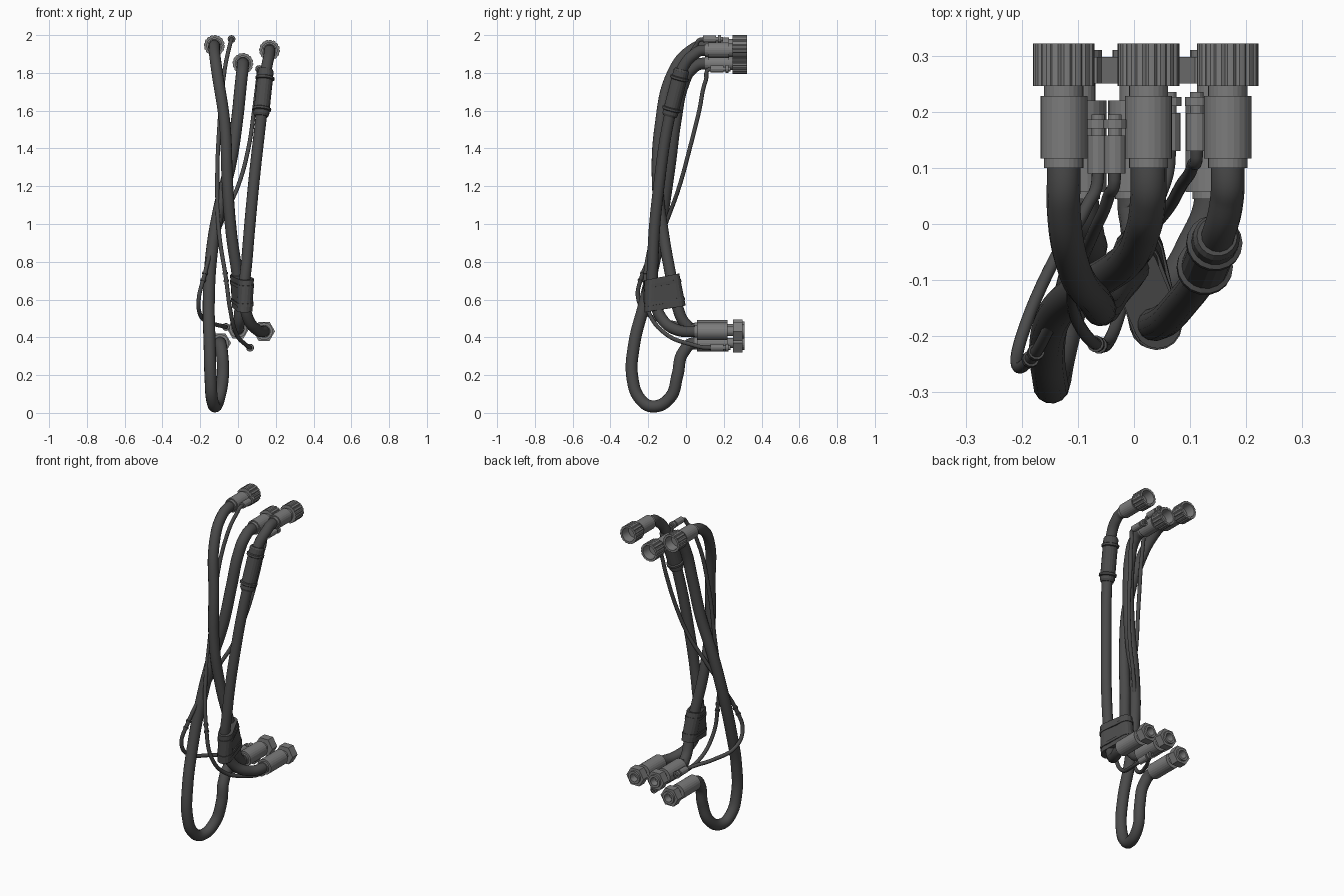
import bpy, math
from mathutils import Vector


def material(name, v):
    m = bpy.data.materials.new(name)
    m.diffuse_color = (v, v, v, 1)
    return m


RUBBER, METAL = material("dark_rubber", 0.07), material("grey_metal", 0.2)


def add_mesh(name, verts, faces, mat):
    me = bpy.data.meshes.new(name)
    me.from_pydata(verts, [], faces)
    me.materials.append(mat)
    ob = bpy.data.objects.new(name, me)
    bpy.context.collection.objects.link(ob)
    return ob


def lathe(name, origin, direction, profile, mat, n=20, ribs=0.0, phase=0.0):
    """Spin (distance, radius) points about an axis; ribs cuts grooves on outer rows."""
    q = Vector((0, 0, 1)).rotation_difference(Vector(direction))
    o = Vector(origin)
    verts, faces = [], []
    rmax = max(r for _, r in profile)
    for d, r in profile:
        for i in range(n):
            a = 2 * math.pi * i / n + phase
            rr = r - (ribs if r > rmax * 0.97 and i % 4 > 2 else 0)
            verts.append(o + q @ Vector((rr * math.cos(a), rr * math.sin(a), d)))
    for k in range(len(profile) - 1):
        for i in range(n):
            j = (i + 1) % n
            faces.append((k * n + i, k * n + j, (k + 1) * n + j, (k + 1) * n + i))
    faces.append(tuple(reversed(range(n))))
    faces.append(tuple(range((len(profile) - 1) * n, len(profile) * n)))
    return add_mesh(name, verts, faces, mat)


def hose(name, points, radius, steps=8):
    cu = bpy.data.curves.new(name, 'CURVE')
    cu.dimensions = '3D'
    cu.bevel_depth, cu.bevel_resolution = radius, 5
    cu.resolution_u = steps
    cu.use_fill_caps = True
    sp = cu.splines.new('BEZIER')
    sp.bezier_points.add(len(points) - 1)
    for bp, p in zip(sp.bezier_points, points):
        bp.co = p
        bp.handle_left_type = bp.handle_right_type = 'AUTO'
    # both ends leave straight along y
    for bp, s in ((sp.bezier_points[0], 1), (sp.bezier_points[-1], -1)):
        bp.handle_left_type = bp.handle_right_type = 'FREE'
        bp.handle_left = bp.co + Vector((0, 0.05 * s, 0))
        bp.handle_right = bp.co - Vector((0, 0.05 * s, 0))
    cu.materials.append(RUBBER)
    ob = bpy.data.objects.new(name, cu)
    bpy.context.collection.objects.link(ob)


Y = (0, 1, 0)

# Top couplings: stepped sleeve and ribbed open nut
for side, x, z in (("left", -0.125, 1.945), ("middle", 0.026, 1.85), ("right", 0.167, 1.92)):
    lathe(f"top_sleeve_{side}", (x, 0, z), Y,
          [(0.1, 0.035), (0.117, 0.035), (0.117, 0.042), (0.228, 0.042), (0.228, 0.035), (0.26, 0.035)], METAL, 24)
    lathe(f"top_ribbed_nut_{side}", (x, 0, z), Y,
          [(0.246, 0.03), (0.246, 0.055), (0.322, 0.055), (0.322, 0.041), (0.268, 0.036)], METAL, 64, 0.004)

# Bottom couplings: sleeve, neck and hex nut with bore
for side, x, z in (("left", -0.095, 0.37), ("middle", 0.0, 0.445), ("right", 0.138, 0.432)):
    lathe(f"bottom_sleeve_{side}", (x, 0, z), Y,
          [(0.045, 0.034), (0.057, 0.034), (0.057, 0.046), (0.22, 0.046), (0.22, 0.026), (0.265, 0.026)], METAL, 24)
    lathe(f"bottom_hex_nut_{side}", (x, 0, z), Y,
          [(0.25, 0.025), (0.25, 0.058), (0.298, 0.058), (0.298, 0.032), (0.268, 0.025)], METAL, 6)
    lathe(f"bottom_nut_rim_{side}", (x, 0, z), Y,
          [(0.255, 0.038), (0.31, 0.038), (0.31, 0.024), (0.27, 0.02)], METAL, 20)

# Main hoses, from top coupling to bottom coupling
hose("hose_left", [(-0.125, 0.11, 1.945), (-0.125, 0.02, 1.915), (-0.11, -0.07, 1.8), (-0.07, -0.135, 1.53),
                   (-0.055, -0.15, 1.2), (-0.035, -0.12, 0.95), (0.0, -0.075, 0.7), (0.01, -0.045, 0.56),
                   (0.005, 0.0, 0.47), (0.0, 0.06, 0.445)], 0.03)
hose("hose_middle", [(0.026, 0.11, 1.85), (0.024, 0.03, 1.82), (0.015, -0.015, 1.74), (-0.005, -0.055, 1.55),
                     (-0.04, -0.085, 1.32), (-0.1, -0.12, 1.08), (-0.14, -0.16, 0.84), (-0.155, -0.22, 0.58),
                     (-0.15, -0.275, 0.36), (-0.145, -0.283, 0.18), (-0.137, -0.24, 0.07), (-0.122, -0.175, 0.034),
                     (-0.1, -0.085, 0.08), (-0.08, -0.045, 0.2), (-0.085, -0.015, 0.32), (-0.095, 0.06, 0.37)], 0.032)
hose("hose_right", [(0.167, 0.11, 1.92), (0.165, 0.04, 1.895), (0.15, -0.02, 1.82), (0.124, -0.085, 1.58),
                    (0.085, -0.14, 1.23), (0.048, -0.175, 0.82), (0.034, -0.17, 0.62), (0.055, -0.125, 0.495),
                    (0.1, -0.05, 0.44), (0.138, 0.06, 0.432)], 0.03)

# Protective sleeve with collar rings on the right hose
lo, hi = Vector((0.122, -0.087, 1.57)), Vector((0.148, -0.022, 1.82))
L = (hi - lo).length
prof = [(0, 0.036), (0.012, 0.042)]
for c in (0.04, L - 0.05):
    prof += [(c - 0.01, 0.042), (c - 0.006, 0.05), (c + 0.006, 0.05), (c + 0.01, 0.042)]
prof += [(L - 0.01, 0.042), (L, 0.036)]
lathe("hose_cover", lo, hi - lo, prof, RUBBER, 18)

# Double clamp: stadium section around the left and right hoses
def clamp(name, t0, t1, r):
    rows, n = [], 9
    for t in (t0, t1):
        a = Vector((0.036, -0.178, 0.54)).lerp((0.042, -0.18, 0.71), t)
        b = Vector((0.01, -0.043, 0.56)).lerp((0.0, -0.078, 0.73), t)
        ang = math.atan2(b.y - a.y, b.x - a.x)
        for c, s in ((a, math.pi / 2), (b, -math.pi / 2)):
            for i in range(n):
                w = ang + s + math.pi * i / (n - 1)
                u = r * math.sin(w)
                rows.append((c.x + r * math.cos(w), c.y + u, c.z + 0.2 * u))
    m = 2 * n
    faces = [(i, (i + 1) % m, m + (i + 1) % m, m + i) for i in range(m)]
    faces += [tuple(reversed(range(m))), tuple(range(m, 2 * m))]
    add_mesh(name, rows, faces, RUBBER)


clamp("clamp_body", 0, 1, 0.042)
for k, t in enumerate((0.22, 0.78)):
    clamp(f"clamp_band_{k}", t - 0.05, t + 0.05, 0.045)

# Thin lines
thin_a = [(-0.034, 0.1, 1.979), (-0.045, 0.05, 1.94), (-0.07, -0.01, 1.82), (-0.1, -0.08, 1.5), (-0.11, -0.12, 1.2),
          (-0.1, -0.175, 0.95), (-0.065, -0.215, 0.72), (-0.04, -0.2, 0.54), (-0.01, -0.11, 0.42),
          (0.04, 0.03, 0.362), (0.064, 0.13, 0.345)]
thin_b = [(0.112, 0.14, 1.82), (0.105, 0.105, 1.76), (0.085, 0.07, 1.6), (0.055, 0.02, 1.4), (0.0, -0.035, 1.2),
          (-0.065, -0.085, 1.06), (-0.13, -0.15, 0.9), (-0.18, -0.235, 0.72), (-0.208, -0.252, 0.6),
          (-0.2, -0.2, 0.52), (-0.14, -0.06, 0.475), (-0.085, 0.03, 0.46), (-0.064, 0.1, 0.455)]
hose("thin_line_a", thin_a, 0.011, 6)
hose("thin_line_b", thin_b, 0.011, 6)

# Small rings on the thin lines
for k, (line, i) in enumerate(((thin_a, 6), (thin_b, 7))):
    d = (Vector(line[i + 1]) - Vector(line[i - 1])).normalized()
    for j, s in enumerate((-0.02, 0.02)):
        lathe(f"thin_ring_{k}_{j}", Vector(line[i]) + d * s, d, [(-0.005, 0.015), (0.005, 0.015)], RUBBER, 12)

# Thin line end fittings
for k, (x, y, z) in enumerate(((-0.034, 0.09, 1.979), (0.064, 0.13, 0.345), (0.112, 0.13, 1.82), (-0.064, 0.09, 0.455))):
    lathe(f"thin_fitting_{k}", (x, y, z), Y,
          [(0, 0.016), (0, 0.019), (0.068, 0.019), (0.068, 0.012), (0.08, 0.012), (0.08, 0.021),
           (0.096, 0.021), (0.096, 0.012), (0.105, 0.012), (0.105, 0.006), (0.09, 0.005)], METAL, 12)
